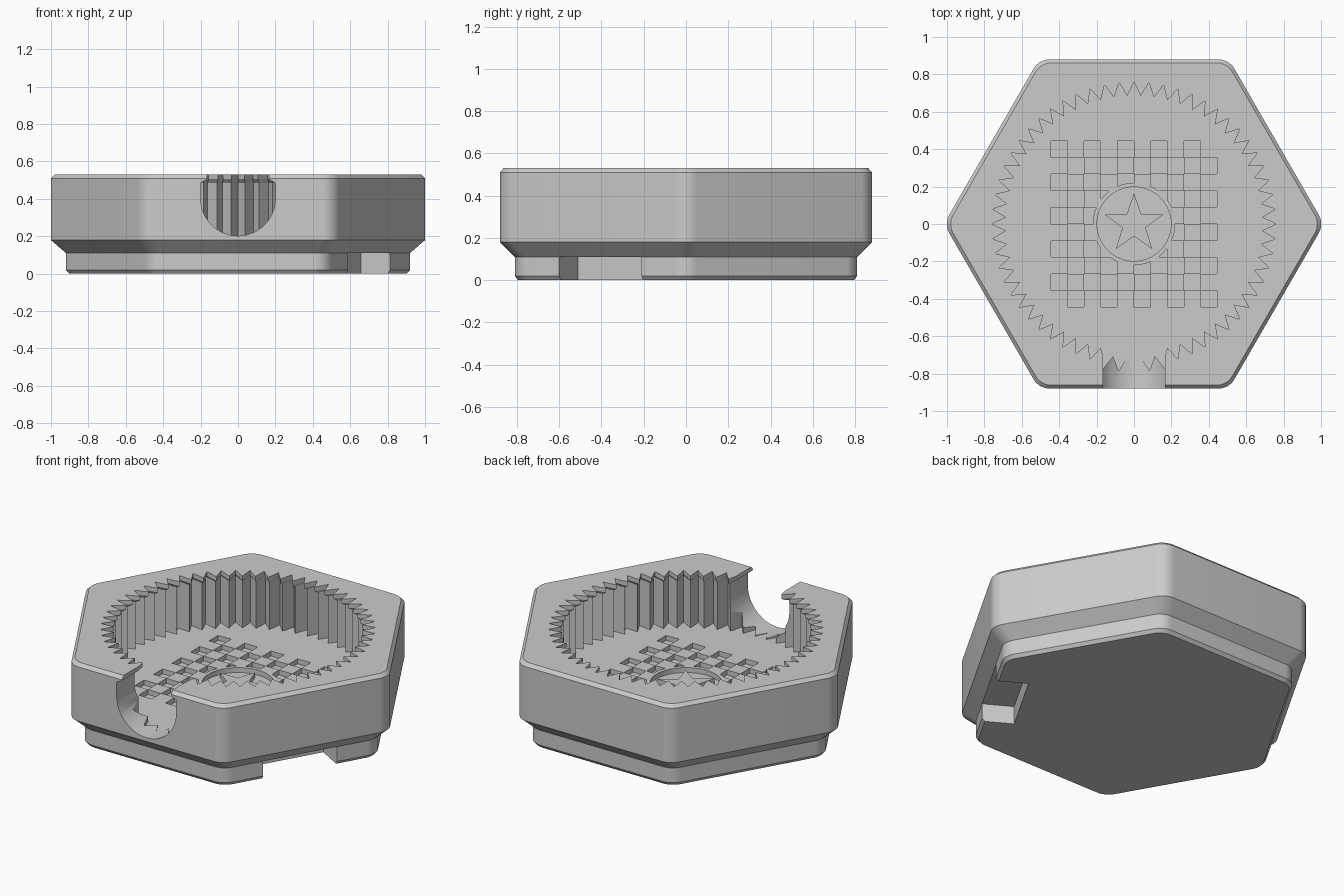
import bpy, bmesh
from math import sin, cos, pi, radians
from mathutils import Matrix

if "Cube" in bpy.data.objects:
    bpy.data.objects.remove(bpy.data.objects["Cube"], do_unlink=True)

grey = bpy.data.materials.new("light grey")
grey.use_nodes = True
grey.diffuse_color = (0.6, 0.6, 0.6, 1)
grey.node_tree.nodes["Principled BSDF"].inputs["Base Color"].default_value = (0.6, 0.6, 0.6, 1)

FLOOR, RECESS, TOP = 0.2, 0.17, 0.53


def make(name, bm):
    bmesh.ops.recalc_face_normals(bm, faces=bm.faces)
    mesh = bpy.data.meshes.new(name)
    bm.to_mesh(mesh)
    bm.free()
    mesh.materials.append(grey)
    obj = bpy.data.objects.new(name, mesh)
    bpy.context.collection.objects.link(obj)
    return obj


def loft(name, rings):
    """Skin closed rings of 3D points and cap both ends."""
    bm = bmesh.new()
    loops = [[bm.verts.new(p) for p in ring] for ring in rings]
    for a, b in zip(loops, loops[1:]):
        for i in range(len(a)):
            j = (i + 1) % len(a)
            bm.faces.new((a[i], a[j], b[j], b[i]))
    bm.faces.new(loops[0])
    bm.faces.new(loops[-1])
    return make(name, bm)


def prism(name, outline, z0, z1):
    return loft(name, [[(x, y, z) for x, y in outline] for z in (z0, z1)])


def circle(r, n=64):
    return [(r * cos(2 * pi * i / n), r * sin(2 * pi * i / n)) for i in range(n)]


def spiky(points, r_out, r_in, start=0):
    """Star outline alternating between two radii."""
    return [((r_in if i % 2 else r_out) * cos(start + i * pi / points),
             (r_in if i % 2 else r_out) * sin(start + i * pi / points))
            for i in range(2 * points)]


def hexagon(apothem, z, r=0.1, steps=10):
    """Hexagon with rounded corners."""
    ring = []
    reach = (apothem - r) / cos(pi / 6)
    for k in range(6):
        mid = k * pi / 3
        for s in range(steps + 1):
            a = mid - pi / 6 + s * pi / 3 / steps
            ring.append((reach * cos(mid) + r * cos(a), reach * sin(mid) + r * sin(a), z))
    return ring


def cut(target, cutter):
    cutter.hide_render = True
    mod = target.modifiers.new("cut", 'BOOLEAN')
    mod.operation = 'DIFFERENCE'
    mod.solver = 'EXACT'
    mod.object = cutter
    bpy.context.view_layer.objects.active = target
    bpy.ops.object.modifier_apply(modifier=mod.name)
    bpy.data.objects.remove(cutter, do_unlink=True)


# Body: stepped hexagonal block with chamfered rims
body = loft("hexagonal_tray", [hexagon(a, z) for a, z in (
    (0.795, 0), (0.81, 0.02), (0.81, 0.11), (0.88, 0.18), (0.88, 0.51), (0.862, TOP))])

# Toothed cavity with a narrower lip at the top
cut(body, loft("cavity_cutter", [
    [(x, y, z) for x, y in spiky(60, 0.685 + grow + 0.075, 0.685 + grow)]
    for grow, z in ((0.03, FLOOR), (0.03, 0.485), (0, 0.505), (0, 0.6))]))

# Rounded finger notch through the front wall, under the same lip
notch = [(0.2 * cos(a), 0.402 + 0.2 * sin(a))
         for a in (pi + i * pi / 24 for i in range(25))]
notch += [(0.2, 0.485), (0.165, 0.505), (0.165, 0.6),
          (-0.165, 0.6), (-0.165, 0.505), (-0.2, 0.485)]
cut(body, loft("notch_cutter", [[(x, y, z) for x, z in notch] for y in (-1, -0.6)]))

# Slots under the two front side faces
for angle in (-30, -150):
    bm = bmesh.new()
    bmesh.ops.create_cube(bm, size=1)
    bm.transform(Matrix.Rotation(radians(angle), 4, 'Z')
                 @ Matrix.Translation((0.78, 0, 0.01))
                 @ Matrix.Diagonal((0.3, 0.45, 0.2, 1)))
    cut(body, make("slot_cutter", bm))

# Checkered floor pockets, kept clear of the central ring
bm = bmesh.new()
cell = 0.089
for row in range(10):
    for col in range(10):
        if (row + col) % 2 == 1:
            x, y = (col - 4.5) * cell, (row - 4.5) * cell
            if x * x + y * y < 0.15 ** 2:
                continue
            bmesh.ops.create_cube(bm, size=1, matrix=Matrix.Translation((x, y, RECESS + 0.04))
                                  @ Matrix.Diagonal((0.0875, 0.0875, 0.08, 1)))
pockets = make("pocket_cutter", bm)
cut(pockets, prism("ring_cutter", circle(0.22), 0.1, 0.4))
cut(body, pockets)

# Round recess in the middle with a raised star
cut(body, prism("disc_cutter", circle(0.198), RECESS, 0.3))
star = prism("floor_star", spiky(5, 0.165, 0.065, pi / 2), RECESS - 0.005, FLOOR)

# Smooth rounded corners, crisp edges
bpy.ops.object.select_all(action='DESELECT')
for obj in (body, star):
    obj.select_set(True)
bpy.context.view_layer.objects.active = body
bpy.ops.object.shade_smooth_by_angle(angle=radians(25))
